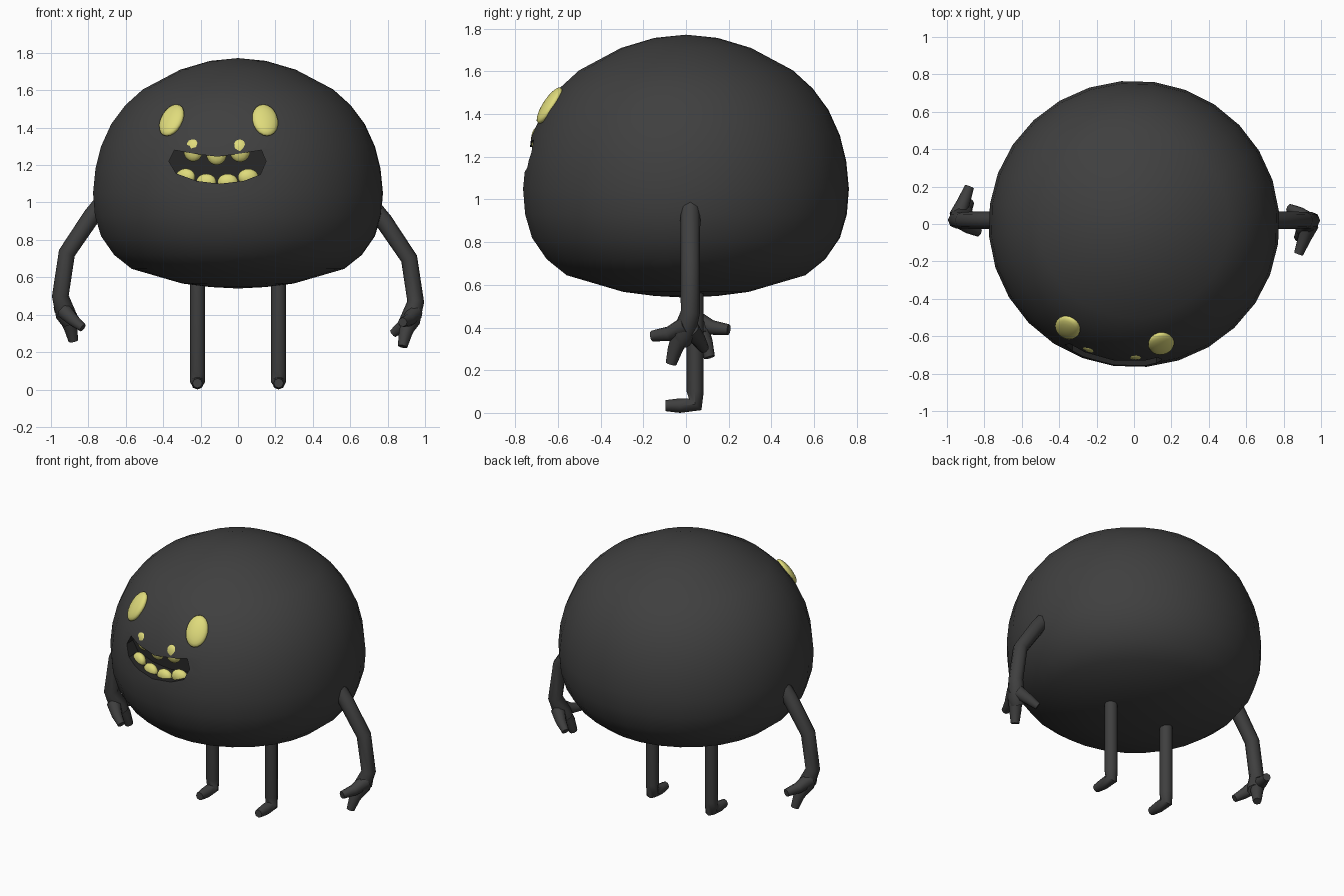
import bpy, bmesh, math
from mathutils import Vector, Matrix

cube = bpy.data.objects.get("Cube")
if cube:
    bpy.data.objects.remove(cube)


def material(name, rgb):
    m = bpy.data.materials.new(name)
    m.use_nodes = True
    m.diffuse_color = (*rgb, 1)
    bsdf = m.node_tree.nodes["Principled BSDF"]
    bsdf.inputs["Base Color"].default_value = (*rgb, 1)
    bsdf.inputs["Roughness"].default_value = 0.8
    return m


CHARCOAL = material("charcoal", (0.05, 0.05, 0.05))
DARK = material("mouth dark", (0.02, 0.02, 0.02))
YELLOW = material("pale yellow", (0.74, 0.71, 0.2))


def add_object(name, mesh, *mats):
    ob = bpy.data.objects.new(name, mesh)
    bpy.context.collection.objects.link(ob)
    for m in mats:
        mesh.materials.append(m)
    return ob


def from_bmesh(name, bm, *mats):
    bmesh.ops.recalc_face_normals(bm, faces=bm.faces)
    mesh = bpy.data.meshes.new(name)
    bm.to_mesh(mesh)
    bm.free()
    return add_object(name, mesh, *mats)


def smooth(ob, degrees):
    bpy.ops.object.select_all(action="DESELECT")
    ob.select_set(True)
    bpy.context.view_layer.objects.active = ob
    bpy.ops.object.shade_smooth_by_angle(angle=math.radians(degrees))


def tube(name, points):
    """Capped tapering tube through (x, y, z, radius) points."""
    cu = bpy.data.curves.new(name, "CURVE")
    cu.dimensions = "3D"
    cu.bevel_depth = 1
    cu.bevel_resolution = 2
    cu.use_fill_caps = True
    sp = cu.splines.new("POLY")
    sp.points.add(len(points) - 1)
    for p, (x, y, z, r) in zip(sp.points, points):
        p.co = (x, y, z, 1)
        p.radius = r
    tmp = bpy.data.objects.new(name + "_path", cu)
    bpy.context.collection.objects.link(tmp)
    dg = bpy.context.evaluated_depsgraph_get()
    mesh = bpy.data.meshes.new_from_object(tmp.evaluated_get(dg))
    bpy.data.objects.remove(tmp)
    mesh.materials.clear()
    ob = add_object(name, mesh, CHARCOAL)
    smooth(ob, 50)
    return ob


def ellipsoid(name, matrix, segs=16):
    bm = bmesh.new()
    bmesh.ops.create_uvsphere(bm, u_segments=segs, v_segments=10, radius=1, matrix=matrix)
    ob = from_bmesh(name, bm, YELLOW)
    smooth(ob, 60)


# Body: a lathed dome with a soft flat underside
profile = [(0, .54), (.15, .548), (.3, .567), (.57, .645), (.665, .72), (.735, .82),
           (.768, .93), (.778, 1.05), (.765, 1.18), (.735, 1.3), (.68, 1.42),
           (.605, 1.52), (.51, 1.605), (.31, 1.71), (.15, 1.757), (0, 1.772)]
bm = bmesh.new()
verts = [bm.verts.new((r, 0, z)) for r, z in profile]
edges = [bm.edges.new(pair) for pair in zip(verts, verts[1:])]
bmesh.ops.spin(bm, geom=verts + edges, axis=(0, 0, 1), cent=(0, 0, 0),
               angle=math.tau, steps=28)
bmesh.ops.remove_doubles(bm, verts=bm.verts, dist=0.001)
bmesh.ops.rotate(bm, verts=bm.verts, matrix=Matrix.Rotation(math.radians(5), 3, "Z"))
bmesh.ops.scale(bm, verts=bm.verts, vec=(1, .985, 1))
body = from_bmesh("body", bm, CHARCOAL, DARK)

# Mouth: a grinning prism cut out of the body
outline = [(-.34, 1.28), (-.37, 1.22), (-.33, 1.155), (-.22, 1.115), (-.1, 1.1),
           (.03, 1.115), (.12, 1.15), (.15, 1.22), (.125, 1.28), (0, 1.26),
           (-.11, 1.245), (-.23, 1.26)]
bm = bmesh.new()
face = bm.faces.new([bm.verts.new((x, -1, z)) for x, z in outline])
ext = bmesh.ops.extrude_face_region(bm, geom=[face])
for v in ext["geom"]:
    if isinstance(v, bmesh.types.BMVert):
        v.co.y = -.58
for f in bm.faces:
    f.material_index = 1
cutter = from_bmesh("mouth_cutter", bm, CHARCOAL, DARK)
cutter.hide_render = True
bpy.context.view_layer.objects.active = body
mod = body.modifiers.new("mouth", "BOOLEAN")
mod.object = cutter
mod.operation = "DIFFERENCE"
mod.solver = "EXACT"
bpy.ops.object.modifier_apply(modifier=mod.name)
bpy.data.objects.remove(cutter)
smooth(body, 35)


def surface_y(x, radius):
    return -.985 * math.sqrt(radius ** 2 - x ** 2)


# Teeth: rounded pegs half buried in the lips
for row, zc, rz, xs in (("upper", 1.262, .062, (-.24, -.115, .01)),
                        ("lower", 1.105, .045, (-.28, -.17, -.055, .055))):
    for i, x in enumerate(xs):
        lift = 1.1 * (x + .11) ** 2
        loc = Matrix.Translation((x, surface_y(x, .705), zc + lift))
        turn = Matrix.Rotation(math.asin(x / .705), 4, "Z")
        ellipsoid(f"{row}_tooth_{i + 1}", loc @ turn @ Matrix.Diagonal((.056, .032, rz, 1)), 12)

# Eyes: flattened ovals lying on the sloped surface
for side, x in (("right", -.355), ("left", .145)):
    y = surface_y(x, .665)
    normal = Vector((x * .84 / .665, y * .84 / .665, .54)).normalized()
    across = Vector((0, 0, 1)).cross(normal).normalized()
    up = normal.cross(across)
    rot = Matrix((across, up, normal)).transposed().to_4x4()
    ellipsoid(side + "_eye", Matrix.Translation((x, y, 1.44)) @ rot
              @ Matrix.Diagonal((.07, .1, .03, 1)), 20)

# Arms: one is the other turned half round, slightly raised
arm = [(.7, 0, 1.0, .045), (.78, 0, .9, .047), (.915, 0, .7, .045),
       (.95, 0, .47, .045), (.92, -.03, .37, .055), (.9, -.045, .33, .045)]
fingers = [[(.945, -.02, .41, .045), (.91, -.1, .37, .035), (.88, -.18, .36, .025)],
           [(.92, -.04, .37, .045), (.895, -.07, .3, .036), (.88, -.09, .23, .026)],
           [(.93, 0, .39, .045), (.88, .04, .34, .034), (.83, .065, .3, .024)]]
for side, s, dz in (("left", 1, 0), ("right", -1, .03)):
    def place(pts):
        return [(s * x, s * y + .02, z + dz, r) for x, y, z, r in pts]
    tube(side + "_arm", place(arm))
    for i, finger in enumerate(fingers):
        tube(f"{side}_finger_{i + 1}", place(finger))

# Legs with forward-pointing feet
for side, s in (("left", 1), ("right", -1)):
    x = s * .217
    tube(side + "_leg", [(x, .043, .62, .04), (x, .043, .1, .04), (x, .043, .04, .04),
                         (x, -.03, .034, .034), (x, -.095, .034, .026)])
